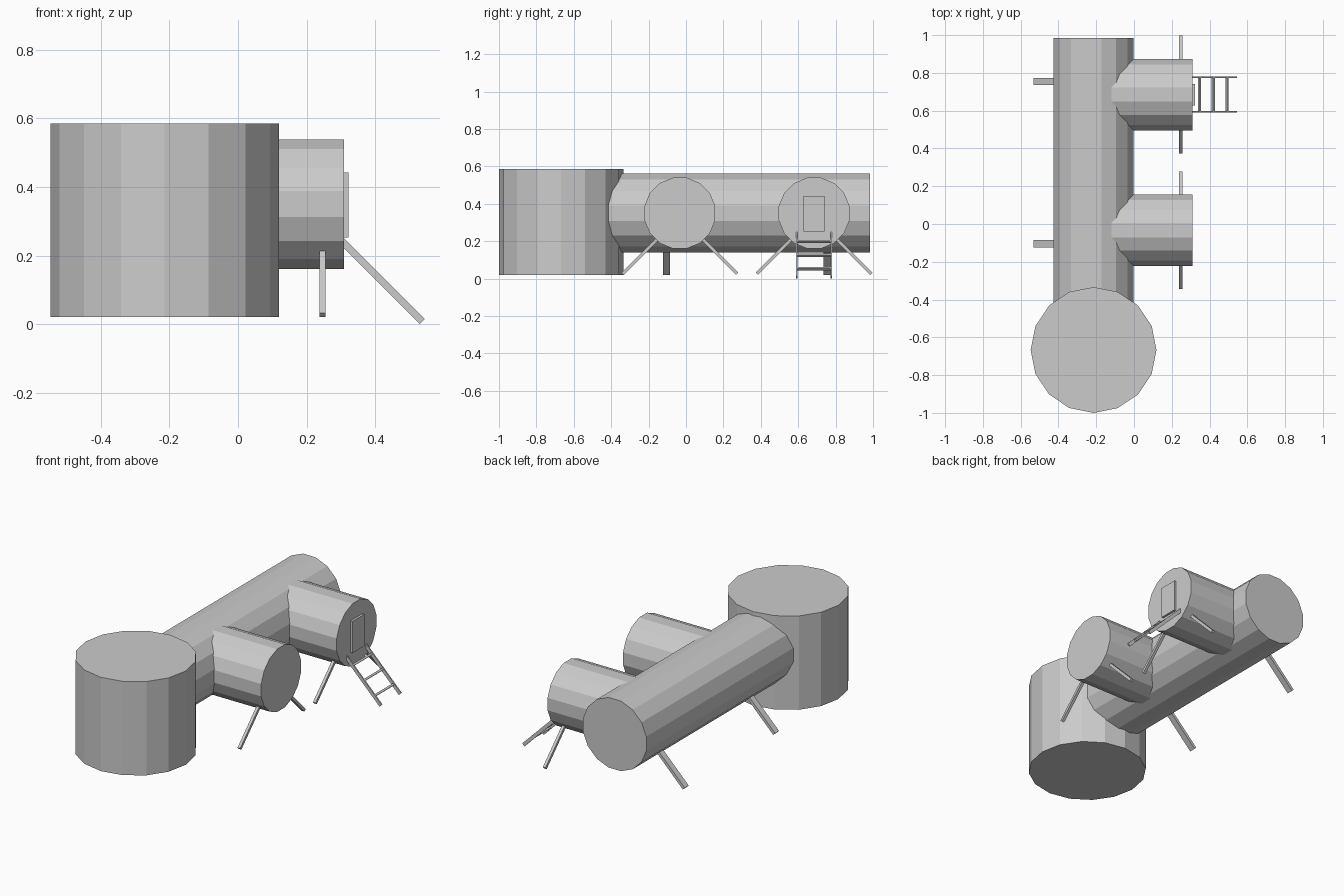
import bpy
import math
from mathutils import Matrix, Vector

cube = bpy.data.objects.get("Cube")
if cube:
    bpy.data.objects.remove(cube, do_unlink=True)

grey = bpy.data.materials.new("plain grey")
grey.use_nodes = True
colour = (0.6, 0.6, 0.6, 1)
grey.diffuse_color = colour
grey.node_tree.nodes["Principled BSDF"].inputs["Base Color"].default_value = colour

UP = Vector((0, 0, 1))


def finish(name):
    ob = bpy.context.object
    ob.name = name
    ob.data.materials.append(grey)
    return ob


def frame(start, end, side):
    """Matrix centred between two points, z along them and x along side."""
    z = (end - start).normalized()
    y = z.cross(side).normalized()
    m = Matrix((y.cross(z), y, z)).transposed().to_4x4()
    m.translation = (start + end) / 2
    return m


def tube(name, start, end, radius, side, turn=0):
    """Sixteen-sided drum; turn is in facets."""
    start, end = Vector(start), Vector(end)
    bpy.ops.mesh.primitive_cylinder_add(vertices=16, radius=radius, depth=(end - start).length)
    ob = finish(name)
    ob.data.transform(Matrix.Rotation(turn * math.tau / 16, 4, 'Z'))
    ob.matrix_world = frame(start, end, side)


def beam(name, start, end, side, width, thick):
    """Rectangular bar; width lies along side."""
    start, end = Vector(start), Vector(end)
    bpy.ops.mesh.primitive_cube_add(size=1)
    ob = finish(name)
    ob.data.transform(Matrix.Diagonal((width, thick, (end - start).length, 1)))
    ob.matrix_world = frame(start, end, side)


X, Y = Vector((1, 0, 0)), Vector((0, 1, 0))
AXIS_X, AXIS_Z = -0.214, 0.35
TANK_Y = -0.667
PODS = {"front": -0.033, "rear": 0.685}

# Upright tank and long main tube
tube("upright_tank", (AXIS_X, TANK_Y, 0.02), (AXIS_X, TANK_Y, 0.585), 0.333, X)
tube("main_tube", (AXIS_X, TANK_Y, AXIS_Z), (AXIS_X, 0.984, AXIS_Z), 0.215, UP, 0.5)

# Side pods, each with a pair of splayed legs
for label, y in PODS.items():
    tube(label + "_pod", (AXIS_X, y, AXIS_Z), (0.31, y, AXIS_Z), 0.193, UP, 0.5)
    for way, s in (("front", -1), ("rear", 1)):
        beam(f"{label}_pod_{way}_leg", (0.247, y + s * 0.08, 0.252),
             (0.247, y + s * 0.306, 0.026), X, 0.0175, 0.017)

# Wide legs on the far side of the main tube
for label, y in (("front", -0.105), ("rear", 0.755)):
    beam(label + "_tube_leg", (AXIS_X - 0.1, y, 0.239), (-0.527, y, 0.026), Y, 0.038, 0.018)

# Door on the rear pod
door_y = PODS["rear"]
beam("door", (0.316, door_y, 0.252), (0.316, door_y, 0.443), Y, 0.113, 0.014)

# Sloping ladder below the door
FOOT_X, FOOT_Z = 0.5375, 0.0073


def ladder_z(x):
    return FOOT_Z + FOOT_X - x


for label, s in (("front", -1), ("rear", 1)):
    y = door_y + s * 0.092
    beam(label + "_ladder_rail", (0.303, y, ladder_z(0.303)), (FOOT_X, y, FOOT_Z), Y, 0.008, 0.0206)
for i in range(3):
    x = 0.347 + i * 0.0725
    beam(f"ladder_rung_{i + 1}", (x, door_y - 0.09, ladder_z(x)),
         (x, door_y + 0.09, ladder_z(x)), Vector((1, 0, 1)), 0.012, 0.012)
